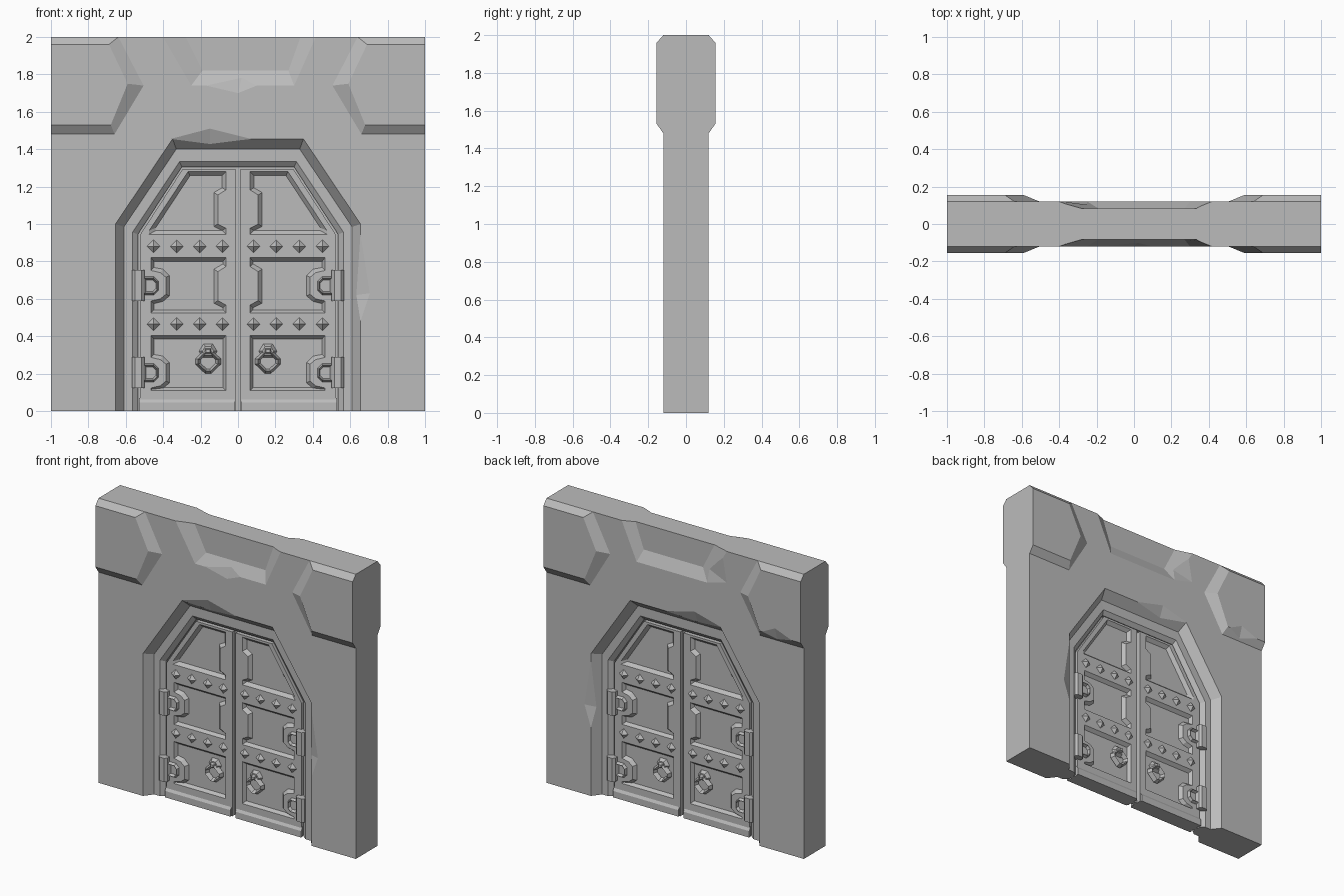
import bpy, bmesh
from mathutils import Vector

cube = bpy.data.objects.get("Cube")
if cube:
    bpy.data.objects.remove(cube, do_unlink=True)

stone = bpy.data.materials.new("grey_stone")
stone.use_nodes = True
GREY = (0.5, 0.5, 0.5, 1)
stone.diffuse_color = GREY
stone.node_tree.nodes["Principled BSDF"].inputs["Base Color"].default_value = GREY


def finish(name, bm, mirror):
    bmesh.ops.recalc_face_normals(bm, faces=bm.faces)
    mesh = bpy.data.meshes.new(name)
    bm.to_mesh(mesh)
    bm.free()
    mesh.materials.append(stone)
    ob = bpy.data.objects.new(name, mesh)
    bpy.context.collection.objects.link(ob)
    if mirror:
        mod = ob.modifiers.new("mirror", 'MIRROR')
        mod.use_axis = ('x' in mirror, 'y' in mirror, False)
        mod.use_mirror_merge = False
    return ob


def loft(name, rings, mirror="xy"):
    """Closed solid through (depth, outline) rings; outlines are x, z points."""
    bm = bmesh.new()
    loops = [[bm.verts.new((x, -d, z)) for x, z in pts] for d, pts in rings]
    for a, b in zip(loops, loops[1:]):
        for i in range(len(a)):
            j = (i + 1) % len(a)
            bm.faces.new((a[i], a[j], b[j], b[i]))
    bm.faces.new(loops[0])
    bm.faces.new(loops[-1])
    return finish(name, bm, mirror)


def frame(name, pts, inner, back, front):
    """Flat closed ring whose hole is the outline scaled about its middle."""
    c = sum((Vector(p) for p in pts), Vector((0, 0))) / len(pts)
    hole = [c + (Vector(p) - c) * inner for p in pts]
    mid = [c + (Vector(p) - c) * (inner + 1) / 2 for p in pts]
    bm = bmesh.new()
    loops = [[bm.verts.new((p[0], -d, p[1])) for p in ring]
             for d, ring in ((back, pts), (front, mid), (back, hole))]
    for k in range(3):
        a, b = loops[k], loops[(k + 1) % 3]
        for i in range(len(a)):
            j = (i + 1) % len(a)
            bm.faces.new((a[i], a[j], b[j], b[i]))
    return finish(name, bm, "xy")


def hull(name, pts, mirror=""):
    bm = bmesh.new()
    for p in pts:
        bm.verts.new(p)
    bmesh.ops.convex_hull(bm, input=bm.verts)
    return finish(name, bm, mirror)


def chip(a, b, c, d, side):
    """Wedge that knocks a facet off an edge; points are x, depth, z."""
    pts = [Vector(p) for p in (a, b, c, d)]
    out = (pts[0] + pts[1] + pts[2]) / 3 + Vector((0, 0.06, 0))
    return hull("chip_cutter", [(p.x, p.y * side, p.z) for p in pts + [out]])


def cut(ob, cutters):
    for c in cutters:
        mod = ob.modifiers.new("cut", 'BOOLEAN')
        mod.operation = 'DIFFERENCE'
        mod.solver = 'EXACT'
        mod.object = c
        c.hide_render = True
    bpy.context.view_layer.update()
    dg = bpy.context.evaluated_depsgraph_get()
    mesh = bpy.data.meshes.new_from_object(ob.evaluated_get(dg))
    ob.modifiers.clear()
    ob.data = mesh
    for c in cutters:
        bpy.data.objects.remove(c, do_unlink=True)


def rect(x0, x1, z0, z1):
    return [(x0, z0), (x1, z0), (x1, z1), (x0, z1)]


def arch(x, z, top_x, top_z, low=-0.1):
    return [(x, low), (x, z), (top_x, top_z), (-top_x, top_z), (-x, z), (-x, low)]


# Wall slab with stepped doorway and a recess above, on both sides
wall = loft("wall", [(-0.12, rect(-1, 1, 0, 2)), (0.12, rect(-1, 1, 0, 2))], "")
outer = arch(0.655, 1.0, 0.35, 1.455)
door_line = arch(0.535, 0.945, 0.30, 1.305)
doorway = loft("doorway_cutter", [
    (0.2, outer), (0.12, outer), (0.06, arch(0.61, 0.985, 0.33, 1.4)),
    (0.059, arch(0.565, 0.955, 0.313, 1.333)), (0.035, door_line), (0.015, door_line)], "y")
wide = [(-0.46, 2.1), (-0.25, 1.74), (0.3, 1.74), (0.46, 2.1)]
recess = loft("recess_cutter", [
    (0.2, wide), (0.12, wide),
    (0.083, [(-0.33, 2.1), (-0.19, 1.82), (0.27, 1.82), (0.37, 2.1)])], "y")
chips = []
for side in (-1, 1):
    # Broken lintel and jamb edges
    chips.append(chip((-0.36, .12, 1.455), (0.07, .12, 1.455), (-0.15, .12, 1.51),
                      (-0.15, .085, 1.425), side))
    chips.append(chip((0.655, .12, 0.95), (0.655, .12, 0.48), (0.705, .12, 0.63),
                      (0.632, .09, 0.62), side))
chips.append(chip((-0.17, .12, 1.74), (0.1, .12, 1.74), (0, .12, 1.70), (0.02, .1, 1.785), -1))
chips.append(chip((-0.25, .12, 1.74), (-0.37, .12, 1.95), (-0.4, .12, 1.78), (-0.25, .1, 1.83), 1))
cut(wall, [doorway, recess] + chips)

# Raised corner blocks
base = [(1, 1.48), (0.66, 1.48), (0.505, 1.74), (0.64, 2), (1, 2)]
face = [(1, 1.53), (0.68, 1.53), (0.59, 1.75), (0.69, 1.96), (1, 1.96)]
blocks = loft("corner_blocks", [(0.1, base), (0.12, base), (0.155, face)])
cut(blocks, [chip((-0.93, .155, 1.53), (-0.7, .155, 1.53), (-0.8, .155, 1.58),
                  (-0.8, .13, 1.495), 1)])

# Door leaves with sunken bevelled panels
leaf_line = [(0.013, 0), (0.525, 0), (0.525, 0.94), (0.295, 1.295), (0.013, 1.295)]
leaf = loft("door_leaves", [(0.005, leaf_line), (0.045, leaf_line)], "")
top = [(0.065, 0.945), (0.475, 0.945), (0.475, 0.965), (0.267, 1.28), (0.065, 1.28)]
top_in = [(0.085, 0.965), (0.44, 0.965), (0.44, 0.98), (0.257, 1.258), (0.085, 1.258)]
panels = [loft("panel_cutter", [(0.1, top), (0.045, top), (0.022, top_in)], "")]
for z0, z1 in ((0.11, 0.405), (0.525, 0.82)):
    big, small = rect(0.065, 0.465, z0, z1), rect(0.08, 0.45, z0 + 0.015, z1 - 0.02)
    panels.append(loft("panel_cutter", [(0.1, big), (0.045, big), (0.022, small)], ""))
cut(leaf, panels)
mod = leaf.modifiers.new("mirror", 'MIRROR')
mod.use_axis = (True, True, False)
mod.use_mirror_merge = False

# Bottom kick rail
loft("kick_rail", [(0.04, rect(0.02, 0.53, 0, 0.07)), (0.056, rect(0.02, 0.53, 0, 0.045))])

# Bevelled grip plates beside the meeting edge
for z in (0.95, 0.54):
    loft("grip_plate", [
        (0.02, [(0.06, z), (0.13, z + 0.035), (0.13, z + 0.22), (0.06, z + 0.26)]),
        (0.045, [(0.06, z + 0.025), (0.108, z + 0.05), (0.108, z + 0.205), (0.06, z + 0.235)])])

# Pyramid studs on the two cross bands
for z in (0.465, 0.88):
    for x in (0.083, 0.205, 0.328, 0.452):
        r = 0.036
        hull("stud", [(x - r, -0.044, z), (x + r, -0.044, z), (x, -0.044, z - r),
                      (x, -0.044, z + r), (x, -0.072, z)], "xy")

# Hinges: backing plate, barrel and strap loop
for z in (0.205, 0.67):
    loft("hinge_plate", [
        (0.02, [(0.48, z - 0.105), (0.4, z - 0.085), (0.365, z - 0.055),
                (0.365, z + 0.055), (0.4, z + 0.09), (0.48, z + 0.105)]),
        (0.045, [(0.48, z - 0.085), (0.415, z - 0.07), (0.385, z - 0.045),
                 (0.385, z + 0.045), (0.415, z + 0.07), (0.48, z + 0.085)])])
    loft("hinge_barrel", [(0.03, rect(0.5, 0.567, z - 0.083, z + 0.083)),
                          (0.07, rect(0.5, 0.567, z - 0.083, z + 0.083)),
                          (0.085, rect(0.515, 0.552, z - 0.083, z + 0.083))])
    frame("hinge_strap", [(0.51, z - 0.05), (0.45, z - 0.05), (0.425, z - 0.025),
                          (0.425, z + 0.025), (0.45, z + 0.05), (0.51, z + 0.05)], 0.6, 0.044, 0.065)

# Door pulls: mount, knob and diamond ring
x = 0.16
loft("pull_mount", [(0.02, [(x - .05, .32), (x - .03, .285), (x + .03, .285), (x + .05, .32),
                            (x + .025, .36), (x - .025, .36)]),
                    (0.045, [(x - .03, .32), (x - .02, .3), (x + .02, .3), (x + .03, .32),
                             (x + .015, .345), (x - .015, .345)])])
loft("pull_knob", [(0.04, rect(x - .018, x + .018, .305, .337)),
                   (0.065, rect(x - .01, x + .01, .312, .33))])
frame("pull_ring", [(x - .015, .2), (x + .015, .2), (x + .068, .25), (x + .068, .28),
                    (x + .015, .33), (x - .015, .33), (x - .068, .28), (x - .068, .25)],
      0.6, 0.03, 0.062)
